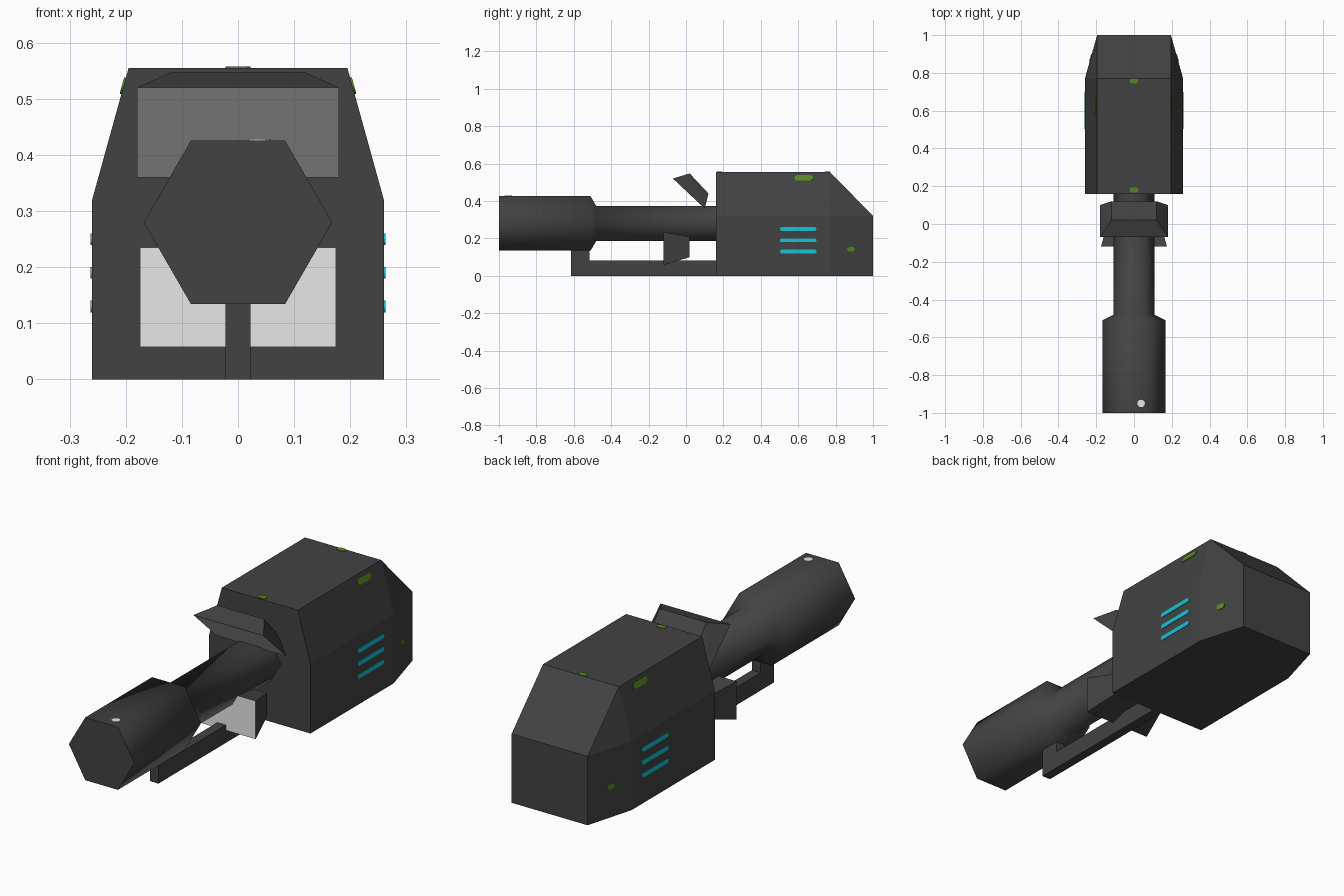
import bpy, bmesh, math
from mathutils import Vector, Matrix

if "Cube" in bpy.data.objects:
    bpy.data.objects.remove(bpy.data.objects["Cube"])


def material(name, r, g, b):
    m = bpy.data.materials.new(name)
    m.diffuse_color = (r, g, b, 1)
    m.use_nodes = True
    m.node_tree.nodes["Principled BSDF"].inputs["Base Color"].default_value = m.diffuse_color
    return m


DARK = material("dark_grey", 0.055, 0.055, 0.055)
LIGHT = material("light_grey", 0.8, 0.8, 0.8)
CYAN = material("cyan", 0.008, 0.56, 0.68)
GREEN = material("green", 0.10, 0.25, 0.013)


def finish(name, bm, *mats):
    bmesh.ops.recalc_face_normals(bm, faces=bm.faces[:])
    me = bpy.data.meshes.new(name)
    bm.to_mesh(me)
    bm.free()
    for m in mats:
        me.materials.append(m)
    ob = bpy.data.objects.new(name, me)
    bpy.context.collection.objects.link(ob)
    return ob


def hull(name, half_points, *mats, front_light=False):
    """Convex solid from points on the +x side, mirrored to -x."""
    bm = bmesh.new()
    for x, y, z in half_points:
        for s in (-1, 1):
            bm.verts.new((s * x, y, z))
    bmesh.ops.convex_hull(bm, input=bm.verts[:])
    bmesh.ops.dissolve_limit(bm, angle_limit=math.radians(1),
                             verts=bm.verts[:], edges=bm.edges[:])
    bmesh.ops.recalc_face_normals(bm, faces=bm.faces[:])
    if front_light:
        # the most forward-facing face is the light panel
        min(bm.faces, key=lambda f: f.normal.y).material_index = 1
    return finish(name, bm, *mats)


def decal(name, centre, normal, along, length, height, mat, thick=0.003):
    """Thin pill-shaped plate lying on a surface."""
    n = Vector(normal).normalized()
    u = Vector(along).normalized()
    v = n.cross(u)
    r = height / 2
    c = Vector(centre)
    bm = bmesh.new()
    ring = []
    for side in (1, -1):
        for i in range(7):
            a = -math.pi / 2 + math.pi * i / 6
            p = side * (u * (length / 2 - r + r * math.cos(a)) + v * r * math.sin(a))
            ring.append(bm.verts.new(c + p - n * 0.001))
    bmesh.ops.remove_doubles(bm, verts=ring, dist=1e-5)
    face = bm.faces.new([w for w in ring if w.is_valid])
    ext = bmesh.ops.extrude_face_region(bm, geom=[face])
    moved = [e for e in ext["geom"] if isinstance(e, bmesh.types.BMVert)]
    bmesh.ops.translate(bm, verts=moved, vec=n * (thick + 0.001))
    return finish(name, bm, mat)


# Main housing with tapered rear and sloped upper sides
hull("housing", [(.26, .16, 0), (.26, .77, 0), (.195, 1, 0),
                 (.26, .16, .32), (.26, .77, .32), (.195, 1, .32),
                 (.195, .16, .555), (.195, .77, .555)], DARK)

# Hexagonal barrel: wide muzzle, taper, thin rear section
bm = bmesh.new()
rings = []
for y, r in ((-1, .168), (-.51, .168), (-.48, .108), (.17, .108)):
    rings.append([bm.verts.new((r * math.cos(k * math.pi / 3), y,
                                .28 + r * math.sin(k * math.pi / 3))) for k in range(6)])
for a, b in zip(rings, rings[1:]):
    for k in range(6):
        bm.faces.new((a[k], a[(k + 1) % 6], b[(k + 1) % 6], b[k]))
bm.faces.new(rings[0])
bm.faces.new(rings[-1])
barrel = finish("barrel", bm, DARK)
bpy.context.view_layer.objects.active = barrel
barrel.select_set(True)
bpy.ops.object.shade_smooth_by_angle(angle=math.radians(65))

# Lower rail with its upright: L profile extruded across x
bm = bmesh.new()
profile = [(-.615, 0), (.17, 0), (.17, .083), (-.515, .083), (-.515, .14), (-.615, .14)]
face = bm.faces.new([bm.verts.new((-.022, y, z)) for y, z in profile])
ext = bmesh.ops.extrude_face_region(bm, geom=[face])
bmesh.ops.translate(bm, vec=(.044, 0, 0),
                    verts=[e for e in ext["geom"] if isinstance(e, bmesh.types.BMVert)])
finish("lower_rail", bm, DARK)

# Flared lamps: tilted one above the barrel, upright one below
hull("upper_lamp", [(.18, -.07, .52), (.18, .10, .36),
                    (.12, .02, .547), (.12, .12, .44)], DARK, LIGHT, front_light=True)
hull("lower_lamp", [(.175, -.12, .058), (.175, -.12, .235),
                    (.135, .02, .10), (.135, .02, .208)], DARK, LIGHT, front_light=True)

# Painted marks on both sides
for s, tag in ((1, "right"), (-1, "left")):
    for i, z in enumerate((.13, .19, .25)):
        decal(f"{tag}_vent_stripe_{i + 1}", (s * .26, .60, z), (s, 0, 0), (0, 1, 0),
              .195, .021, CYAN)
    decal(f"{tag}_upper_mark", (s * .204, .63, .523), (s * .235, 0, .065), (0, 1, 0),
          .10, .03, GREEN)
    decal(f"{tag}_rear_mark", (s * .229, .88, .143), (s * .23, .065, 0),
          (s * -.065, .23, 0), .042, .026, GREEN)

# Marks on the roof and the underside
for tag, z, n in (("roof", .555, 1), ("underside", .0035, -1)):
    for i, y in enumerate((.18, .757)):
        decal(f"{tag}_mark_{i + 1}", (0, y, z), (0, 0, n), (1, 0, 0), .045, .026, GREEN)

# Light dot on top of the muzzle
decal("muzzle_dot", (.038, -.95, .4255), (0, 0, 1), (1, 0, 0), .0401, .04, LIGHT)
